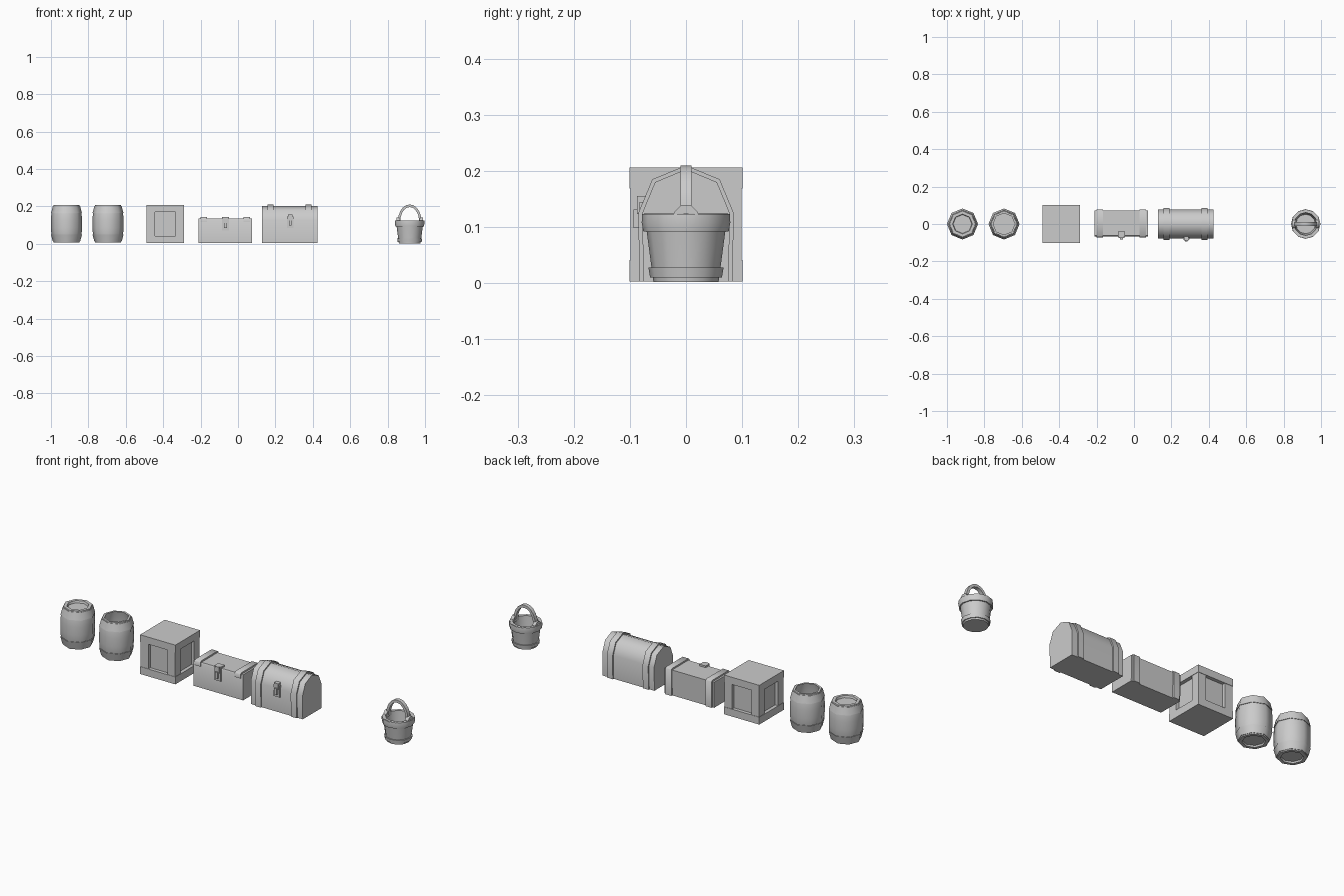
import bpy, bmesh
from math import pi, sin, cos, radians
from mathutils import Vector

if "Cube" in bpy.data.objects:
    bpy.data.objects.remove(bpy.data.objects["Cube"])


def finish(name, bm, angle=40):
    bmesh.ops.recalc_face_normals(bm, faces=bm.faces)
    me = bpy.data.meshes.new(name)
    bm.to_mesh(me)
    bm.free()
    ob = bpy.data.objects.new(name, me)
    bpy.context.collection.objects.link(ob)
    bpy.ops.object.select_all(action='DESELECT')
    ob.select_set(True)
    bpy.context.view_layer.objects.active = ob
    bpy.ops.object.shade_smooth_by_angle(angle=radians(angle))
    return ob


def box(name, x0, x1, y0, y1, z0, z1):
    bm = bmesh.new()
    bmesh.ops.create_cube(bm, size=1)
    for v in bm.verts:
        v.co = Vector(((x0 + x1) / 2 + v.co.x * (x1 - x0),
                       (y0 + y1) / 2 + v.co.y * (y1 - y0),
                       (z0 + z1) / 2 + v.co.z * (z1 - z0)))
    return finish(name, bm)


def lathe(name, x, profile, sides, closed=False):
    """Turn (radius, z) pairs about a vertical axis; cap the ends, or loop them into a ring."""
    bm = bmesh.new()
    rings = [[bm.verts.new((x + r * cos(2 * pi * i / sides), r * sin(2 * pi * i / sides), z))
              for i in range(sides)] for r, z in profile]
    pairs = list(zip(rings, rings[1:]))
    if closed:
        pairs.append((rings[-1], rings[0]))
    else:
        bm.faces.new(rings[0])
        bm.faces.new(rings[-1])
    for a, b in pairs:
        for i in range(sides):
            j = (i + 1) % sides
            bm.faces.new((a[i], a[j], b[j], b[i]))
    return finish(name, bm, 46)


def extrude(name, profile, a0, a1, axis='X'):
    """Extrude a closed (h, z) outline along X or Y."""
    bm = bmesh.new()
    ends = [[bm.verts.new((a, h, z) if axis == 'X' else (h, a, z)) for h, z in profile]
            for a in (a0, a1)]
    for e in ends:
        bm.faces.new(e)
    n = len(profile)
    for i in range(n):
        j = (i + 1) % n
        bm.faces.new((ends[0][i], ends[0][j], ends[1][j], ends[1][i]))
    return finish(name, bm, 50)


# Barrels: closed one with recessed lid, open one with hollow inside
foot = [(0.050, 0.015), (0.053, 0.007), (0.069, 0.007), (0.079, 0.045), (0.081, 0.055),
        (0.083, 0.085), (0.083, 0.128), (0.081, 0.158), (0.079, 0.168), (0.069, 0.206)]
lathe("barrel_closed", -0.917, foot + [(0.053, 0.206), (0.050, 0.195)], 8)
lathe("barrel_open", -0.695, foot + [(0.058, 0.206), (0.069, 0.16), (0.072, 0.105),
                                     (0.069, 0.05), (0.060, 0.022)], 8)
for name, x in (("closed", -0.917), ("open", -0.695)):
    lathe(f"barrel_{name}_lower_hoop", x, [(0.068, 0.012), (0.073, 0.012), (0.083, 0.05),
                                           (0.077, 0.05)], 8, True)
    lathe(f"barrel_{name}_upper_hoop", x, [(0.068, 0.201), (0.073, 0.201), (0.083, 0.163),
                                           (0.077, 0.163)], 8, True)

# Crate: slabs, corner posts and recessed panels
cx, h = -0.389, 0.101
box("crate_base", cx - h, cx + h, -h, h, 0.003, 0.041)
box("crate_lid", cx - h, cx + h, -h, h, 0.169, 0.206)
box("crate_panels", cx - 0.083, cx + 0.083, -0.083, 0.083, 0.035, 0.175)
for sx in (-1, 1):
    for sy in (-1, 1):
        px, py = cx + sx * 0.077, sy * 0.077
        box("crate_post", px - 0.022, px + 0.022, py - 0.022, py + 0.022, 0.04, 0.17)

# Low chest with flat lid
extrude("low_chest_body", [(-0.064, 0.003), (0.069, 0.003), (0.071, 0.135),
                           (-0.062, 0.135), (-0.066, 0.128)], -0.210, 0.074)
for x0, x1 in ((-0.200, -0.166), (0.030, 0.064)):
    extrude("low_chest_strap", [(-0.071, 0.116), (-0.071, 0.136), (-0.064, 0.143),
                                (0.070, 0.143), (0.077, 0.137), (0.077, 0.003),
                                (0.068, 0.003), (0.068, 0.132), (-0.062, 0.132),
                                (-0.062, 0.116)], x0, x1)

# Domed chest: half-octagon lid, wrap-around straps
def dome(r, z0, zc=0.125):
    arc = [(r * cos(i * pi / 4), zc + r * sin(i * pi / 4)) for i in range(5)]
    return [(r - 0.002, z0)] + arc + [(-r + 0.002, z0)]


extrude("domed_chest_body", dome(0.078, 0.003), 0.128, 0.424)
for x0, x1 in ((0.157, 0.189), (0.361, 0.393)):
    extrude("domed_chest_strap", dome(0.085, 0.003) + dome(0.074, 0.003)[::-1], x0, x1)


# Latches: hasp folding over the lid edge and a lock plate with a ring
def latch(chest, x, yf, top, bottom):
    mid = bottom + (top - bottom) * 0.55
    box(f"{chest}_hasp", x - 0.012, x + 0.012, yf - 0.010, yf + 0.012, mid, top)
    box(f"{chest}_lock_plate", x - 0.018, x + 0.018, yf - 0.006, yf + 0.006, bottom, top - 0.01)
    box(f"{chest}_staple", x - 0.007, x + 0.007, yf - 0.017, yf, bottom + 0.014, mid + 0.008)


latch("low_chest", -0.067, -0.066, 0.144, 0.07)
box("low_chest_hasp_top", -0.085, -0.049, -0.070, -0.040, 0.13, 0.144)
latch("domed_chest", 0.279, -0.077, 0.155, 0.084)

# Bucket: tapered hollow body, two hoops, arched handle with lugs
bx = 0.918
lathe("bucket_body", bx, [(0.058, 0.002), (0.072, 0.107), (0.075, 0.124), (0.061, 0.124),
                          (0.060, 0.107), (0.052, 0.020)], 12)
lathe("bucket_upper_hoop", bx, [(0.066, 0.092), (0.076, 0.092), (0.079, 0.108),
                                (0.078, 0.123), (0.068, 0.123)], 12, True)
lathe("bucket_lower_hoop", bx, [(0.055, 0.010), (0.064, 0.010), (0.067, 0.028),
                                (0.057, 0.028)], 12, True)


def arch(r, height):
    return [(bx + r * cos(i * pi / 10), 0.122 + height * sin(i * pi / 10)) for i in range(11)]


extrude("bucket_handle", arch(0.063, 0.088) + arch(0.050, 0.074)[::-1], -0.010, 0.010, 'Y')
for s in (-1, 1):
    lx = bx + s * 0.062
    extrude("bucket_lug", [(-0.021, 0.108), (0.021, 0.108), (0.021, 0.127), (0.009, 0.139),
                           (-0.009, 0.139), (-0.021, 0.127)], lx - 0.009, lx + 0.009)
